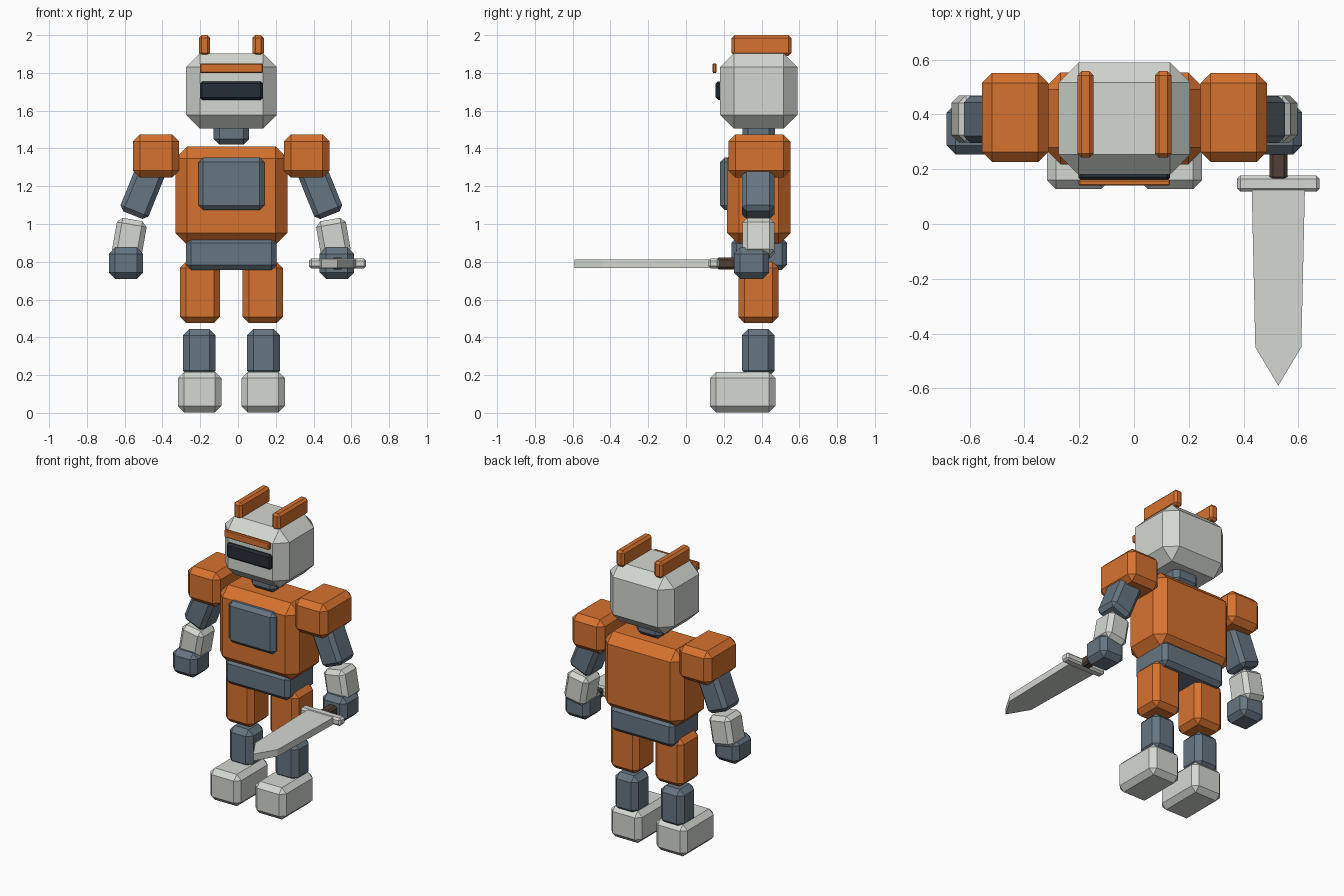
import bpy, bmesh, math
from mathutils import Vector, Matrix

if "Cube" in bpy.data.objects:
    bpy.data.objects.remove(bpy.data.objects["Cube"])


def material(name, rgb):
    m = bpy.data.materials.new(name)
    m.diffuse_color = (*rgb, 1)
    m.use_nodes = True
    m.node_tree.nodes["Principled BSDF"].inputs["Base Color"].default_value = m.diffuse_color
    return m


ORANGE = material("orange", (0.68, 0.17, 0.028))
SLATE = material("slate blue", (0.133, 0.18, 0.225))
WHITE = material("pale grey", (0.66, 0.69, 0.64))
DARK = material("dark glass", (0.017, 0.027, 0.038))
BROWN = material("brown grip", (0.085, 0.052, 0.038))

CX = -0.035  # the body's plane of symmetry


def finish(name, bm, mat):
    bmesh.ops.recalc_face_normals(bm, faces=bm.faces)
    mesh = bpy.data.meshes.new(name)
    bm.to_mesh(mesh)
    bm.free()
    mesh.materials.append(mat)
    ob = bpy.data.objects.new(name, mesh)
    bpy.context.collection.objects.link(ob)
    return ob


def block(name, x, y, z, bevel, mat, tilt=0):
    """Chamfered box from (min, max) ranges, tilted about y by degrees."""
    lo, hi = Vector((x[0], y[0], z[0])), Vector((x[1], y[1], z[1]))
    bm = bmesh.new()
    bmesh.ops.create_cube(bm, size=1)
    bmesh.ops.scale(bm, vec=hi - lo, verts=bm.verts)
    bmesh.ops.bevel(bm, geom=bm.edges[:], offset=bevel, segments=1,
                    affect='EDGES', profile=0.5)
    bm.transform(Matrix.Translation((lo + hi) / 2)
                 @ Matrix.Rotation(math.radians(tilt), 4, 'Y'))
    return finish(name, bm, mat)


def centred(name, half, y, z, bevel, mat):
    return block(name, (CX - half, CX + half), y, z, bevel, mat)


def pair(name, dist, half, y, z, bevel, mat, tilt=0):
    """Matching blocks either side of the body."""
    for side, s in (("left", 1), ("right", -1)):
        c = CX + s * dist
        block(f"{side}_{name}", (c - half, c + half), y, z, bevel, mat, s * tilt)


# Head
centred("head", 0.24, (0.18, 0.59), (1.505, 1.903), 0.073, WHITE)
centred("visor", 0.167, (0.157, 0.195), (1.657, 1.755), 0.012, DARK)
centred("brow", 0.167, (0.14, 0.162), (1.80, 1.85), 0.005, ORANGE)
pair("ear", 0.142, 0.03, (0.242, 0.558), (1.89, 2.0), 0.015, ORANGE)
centred("neck", 0.094, (0.298, 0.47), (1.42, 1.55), 0.03, SLATE)

# Trunk
centred("torso", 0.296, (0.218, 0.553), (0.89, 1.41), 0.062, ORANGE)
centred("chest_panel", 0.174, (0.18, 0.25), (1.073, 1.352), 0.025, SLATE)
centred("pelvis", 0.24, (0.24, 0.535), (0.757, 0.927), 0.027, SLATE)

# Legs
pair("thigh", 0.166, 0.106, (0.277, 0.49), (0.476, 0.80), 0.032, ORANGE)
pair("shin", 0.17, 0.087, (0.297, 0.469), (0.19, 0.445), 0.034, SLATE)
pair("foot", 0.168, 0.115, (0.127, 0.473), (0.003, 0.217), 0.033, WHITE)

# Arms
pair("shoulder", 0.399, 0.121, (0.226, 0.552), (1.245, 1.475), 0.037, ORANGE)
pair("upper_arm", 0.46, 0.08, (0.296, 0.468), (1.035, 1.365), 0.025, SLATE, -22)
pair("forearm", 0.54, 0.08, (0.298, 0.469), (0.825, 1.025), 0.027, WHITE, -10)
pair("hand", 0.558, 0.091, (0.253, 0.44), (0.71, 0.875), 0.033, SLATE)

# Sword
block("sword_grip", (0.495, 0.56), (0.16, 0.34), (0.76, 0.822), 0.012, BROWN)
block("sword_guard", (0.376, 0.678), (0.118, 0.177), (0.765, 0.817), 0.012, WHITE)
outline = [(0.43, 0.125), (0.443, -0.45), (0.527, -0.59), (0.611, -0.45), (0.624, 0.125)]
bm = bmesh.new()
face = bm.faces.new([bm.verts.new((x, y, 0.767)) for x, y in outline])
top = bmesh.ops.extrude_face_region(bm, geom=[face])
bmesh.ops.translate(bm, vec=(0, 0, 0.046),
                    verts=[v for v in top["geom"] if isinstance(v, bmesh.types.BMVert)])
finish("sword_blade", bm, WHITE)
